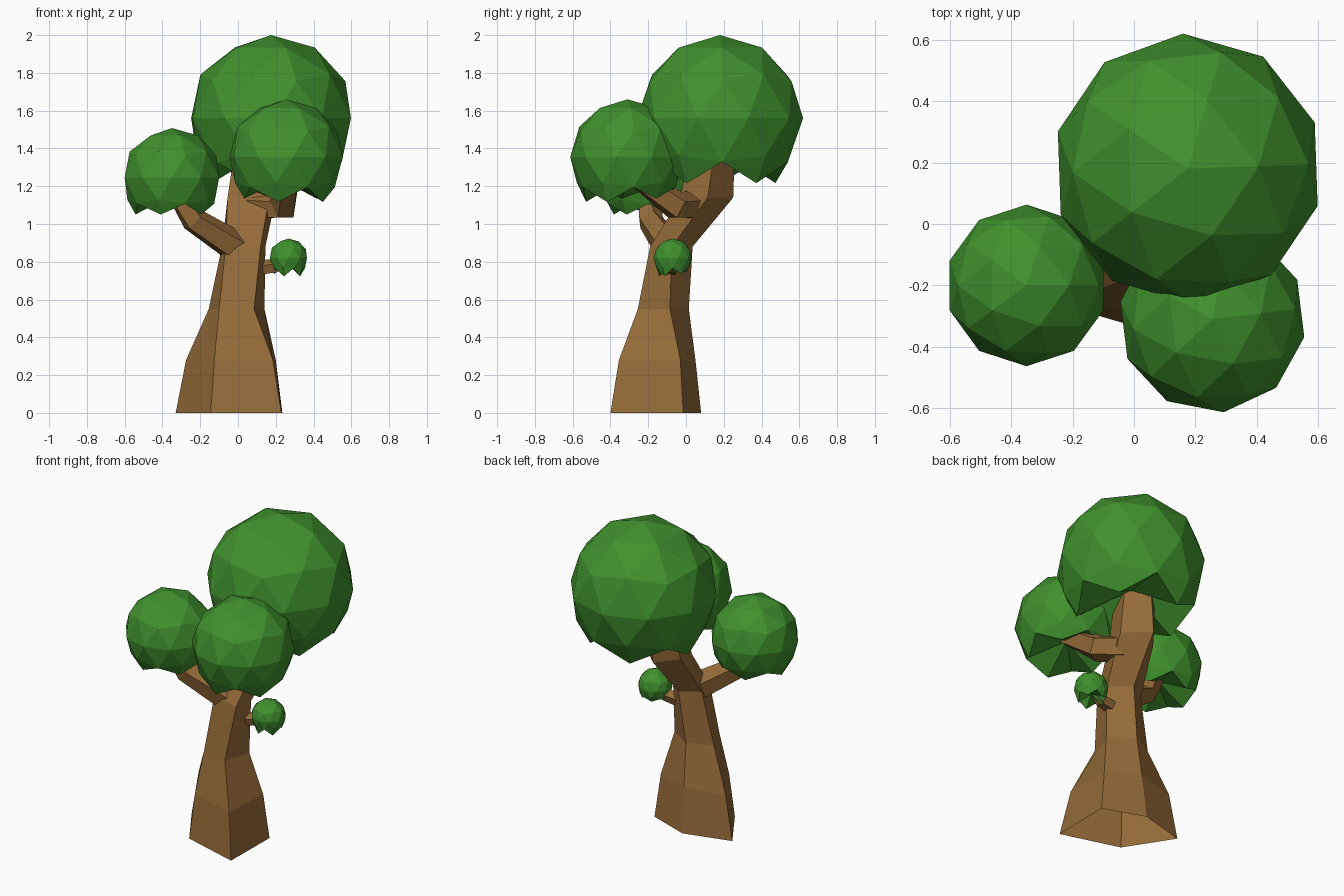
import bpy, bmesh, math
from mathutils import Vector

if "Cube" in bpy.data.objects:
    bpy.data.objects.remove(bpy.data.objects["Cube"])


def material(name, color):
    m = bpy.data.materials.new(name)
    m.diffuse_color = (*color, 1)
    m.use_nodes = True
    m.node_tree.nodes["Principled BSDF"].inputs["Base Color"].default_value = m.diffuse_color
    return m


BARK = material("bark_brown", (0.30, 0.147, 0.04))
LEAF = material("leaf_green", (0.05, 0.285, 0.026))


def finish(bm, name, mat):
    bmesh.ops.recalc_face_normals(bm, faces=bm.faces[:])
    me = bpy.data.meshes.new(name)
    bm.to_mesh(me)
    bm.free()
    me.materials.append(mat)
    ob = bpy.data.objects.new(name, me)
    bpy.context.collection.objects.link(ob)
    return ob


def loft(name, rings, mat):
    """Skin a list of rings with equal point counts, ends left open."""
    bm = bmesh.new()
    loops = [[bm.verts.new(p) for p in ring] for ring in rings]
    n = len(loops[0])
    for a, b in zip(loops, loops[1:]):
        for i in range(n):
            j = (i + 1) % n
            bm.faces.new((a[i], a[j], b[j], b[i]))
    return finish(bm, name, mat)


def limb(name, path, sides=5):
    """Tapered faceted branch along (x, y, z, radius) points."""
    pts = [Vector(p[:3]) for p in path]
    rings = []
    for k, p in enumerate(pts):
        d = (pts[min(k + 1, len(pts) - 1)] - pts[max(k - 1, 0)]).normalized()
        side = d.cross(Vector((0, 0, 1))).normalized()
        up = side.cross(d)
        r = path[k][3]
        rings.append([p + r * (math.cos(t) * up + math.sin(t) * side)
                      for t in (2 * math.pi * i / sides for i in range(sides))])
    return loft(name, rings, BARK)


def foliage(name, center, r, turn=0, spike_r=0.73, spike_z=-0.74, tilt=0.0):
    """Faceted ball whose underside is hollowed out, leaving a pointed skirt."""
    bm = bmesh.new()
    bmesh.ops.create_icosphere(bm, subdivisions=2, radius=1)
    bm.verts.ensure_lookup_table()
    low = [f for f in bm.faces if all(v.co.z < -0.5 for v in f.verts)]
    bmesh.ops.delete(bm, geom=low, context='FACES')
    # drooping points
    for v in bm.verts:
        if -0.95 < v.co.z < -0.7:
            d = Vector((v.co.x, v.co.y)).normalized()
            v.co = (d.x * spike_r, d.y * spike_r,
                    spike_z - tilt * (0.31 * d.x - 0.95 * d.y))
    # hollow underside
    rim = [e for e in bm.edges if e.is_boundary]
    hub = bm.verts.new((0, 0, -0.35))
    for e in rim:
        bm.faces.new((e.verts[0], e.verts[1], hub))
    ob = finish(bm, name, LEAF)
    ob.location = center
    ob.scale = (r, r, r)
    ob.rotation_euler.z = math.radians(turn)
    return ob


# Trunk: five-sided, flared at the open base and bent backwards at the top
trunk = [
    (0.00, [(-.33, .00), (-.145, -.29), (.23, -.40), (.235, -.015), (-.03, .08)]),
    (0.28, [(-.275, -.01), (-.125, -.26), (.185, -.355), (.20, -.03), (-.02, .05)]),
    (0.55, [(-.155, -.06), (-.10, -.20), (.085, -.255), (.14, -.085), (-.01, .015)]),
    (0.88, [(-.085, -.04), (-.065, -.15), (.12, -.19), (.145, -.075), (.03, .035)]),
    (1.14, [(-.045, .12), (-.055, .02), (.165, -.03), (.20, .115), (.06, .25)]),
    (1.45, [(-.02, .17), (-.01, .06), (.17, .03), (.20, .16), (.09, .26)]),
]
loft("trunk", [[(x, y, z) for x, y in ring] for z, ring in trunk], BARK)

# Branches
limb("left_branch", [(.03, -.07, .85, .09), (-.235, -.19, 1.02, .07), (-.34, -.2, 1.2, .06)])
limb("front_branch", [(.09, .05, 1.10, .085), (.24, -.05, 1.095, .08), (.27, -.27, 1.26, .065)])
limb("twig", [(.07, -.085, .76, .045), (.19, -.075, .775, .04), (.27, -.07, .83, .03)])

# Leaf balls
foliage("crown_foliage", (.175, .18, 1.56), .44, turn=2, spike_r=.71, spike_z=-.78)
foliage("left_foliage", (-.35, -.2, 1.245), .263)
foliage("front_foliage", (.255, -.31, 1.355), .305, turn=7, tilt=.05)
foliage("twig_foliage", (.267, -.07, .82), .103, spike_z=-.85, tilt=.12)
